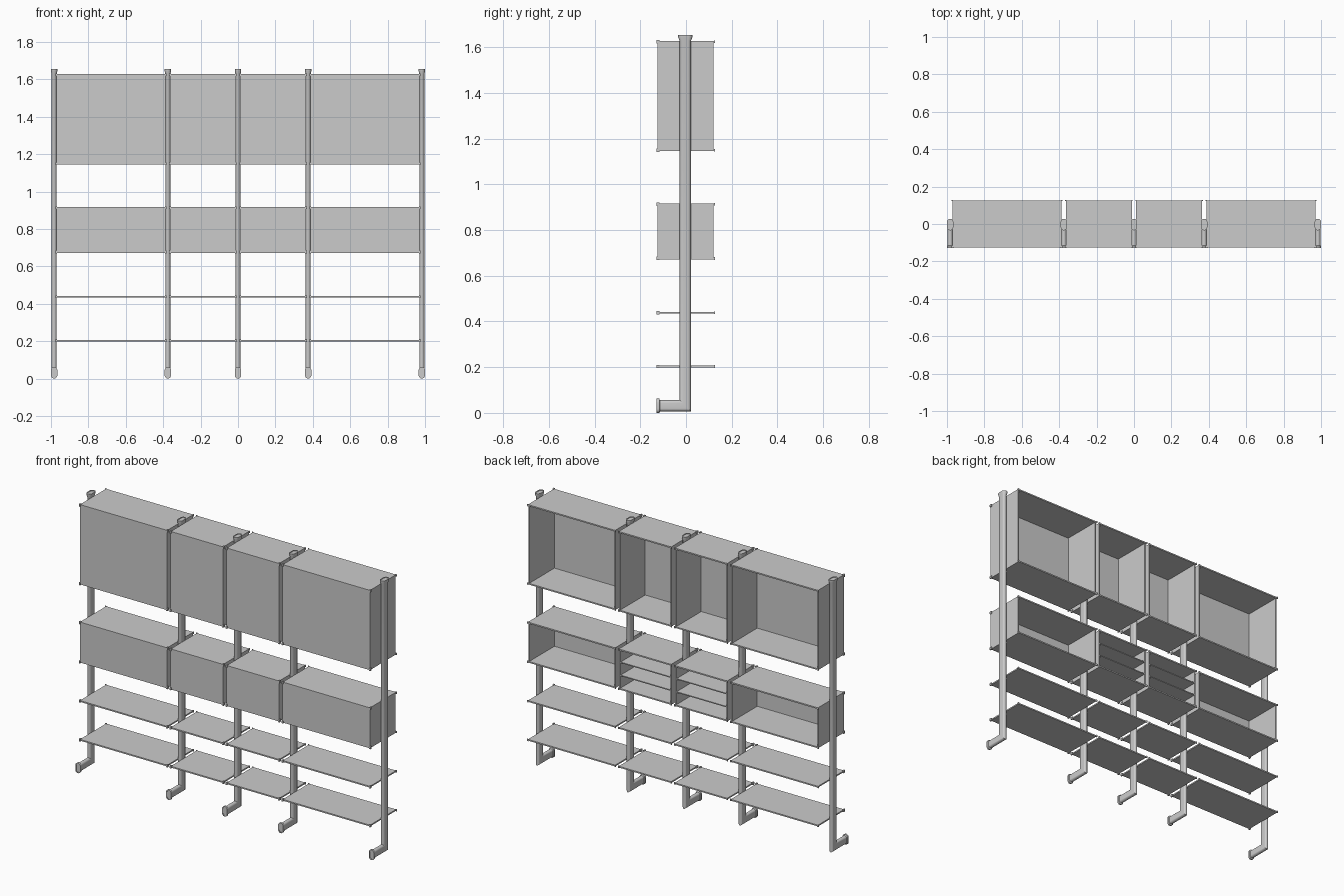
import bpy, bmesh, math

if "Cube" in bpy.data.objects:
    bpy.data.objects.remove(bpy.data.objects["Cube"])

POSTS = [-0.983, -0.375, 0.0, 0.375, 0.983]
GAP = 0.012            # post centre to shelf edge
T = 0.008              # panel thickness
FRONT, BACK = -0.125, 0.125
LOWER, UPPER = (0.676, 0.913), (1.149, 1.624)


def box(name, x0, x1, y0, y1, z0, z1):
    bm = bmesh.new()
    bmesh.ops.create_cube(bm, size=1)
    for v in bm.verts:
        v.co.x = x0 if v.co.x < 0 else x1
        v.co.y = y0 if v.co.y < 0 else y1
        v.co.z = z0 if v.co.z < 0 else z1
    me = bpy.data.meshes.new(name)
    bm.to_mesh(me)
    bm.free()
    ob = bpy.data.objects.new(name, me)
    bpy.context.collection.objects.link(ob)
    return ob


def oval(rx, rv, n=10):
    # stadium section: straight flanks with round ends
    pts = []
    for s in (1, -1):
        for i in range(n + 1):
            a = math.pi * i / n
            pts.append((s * rx * math.cos(a), s * (rv - rx + rx * math.sin(a))))
    return pts


# L-shaped upright: oval tube swept from foot tip, mitred at heel, up to the cap
def post(name, x):
    yc, zc = -0.003, 0.031
    tube, rim, inner = oval(0.013, 0.0245), oval(0.017, 0.031), oval(0.012, 0.025)
    stations = [('y', -0.125, inner), ('y', -0.128, inner), ('y', -0.128, rim),
                ('y', -0.117, rim), ('y', -0.114, tube), ('m', 0, tube),
                ('z', 1.628, tube), ('z', 1.643, rim), ('z', 1.654, rim),
                ('z', 1.654, inner), ('z', 1.651, inner)]
    bm = bmesh.new()
    rings = []
    for kind, p, sec in stations:
        rings.append([bm.verts.new((x + u,
                                    p if kind == 'y' else yc + v,
                                    p if kind == 'z' else zc - v)) for u, v in sec])
    for a, b in zip(rings, rings[1:]):
        for i in range(len(a)):
            j = (i + 1) % len(a)
            bm.faces.new((a[i], a[j], b[j], b[i]))
    bm.faces.new(rings[0])
    bm.faces.new(rings[-1])
    bmesh.ops.recalc_face_normals(bm, faces=bm.faces)
    me = bpy.data.meshes.new(name)
    bm.to_mesh(me)
    bm.free()
    ob = bpy.data.objects.new(name, me)
    bpy.context.collection.objects.link(ob)
    bpy.ops.object.select_all(action='DESELECT')
    ob.select_set(True)
    bpy.context.view_layer.objects.active = ob
    bpy.ops.object.shade_smooth_by_angle(angle=math.radians(30))


# shelf board with small connectors at its corners
def shelf(name, x0, x1, z):
    box(name, x0, x1, FRONT, BACK, z - T / 2, z + T / 2)
    for xe, s in ((x0, -1), (x1, 1)):
        a, b = sorted((xe - s * 0.004, xe + s * 0.005))
        box(name + "_front_clip", a, b, -0.129, -0.115, z - 0.0075, z + 0.0075)
        box(name + "_back_clip", a, b, 0.122, 0.127, z - 0.006, z + 0.006)


# cabinet: top, bottom, sides and closed front, open at the back
def cabinet(name, x0, x1, z0, z1, inner=0):
    shelf(name + "_bottom", x0, x1, z0)
    shelf(name + "_top", x0, x1, z1)
    lo, hi = z0 + T / 2, z1 - T / 2
    box(name + "_front", x0, x1, FRONT, FRONT + T, lo, hi)
    box(name + "_side_left", x0, x0 + T, FRONT + T, 0.12, lo, hi)
    box(name + "_side_right", x1 - T, x1, FRONT + T, 0.12, lo, hi)
    for k in range(inner):
        z = z0 + (z1 - z0) * (k + 1) / (inner + 1)
        box(name + "_inner_shelf", x0 + T, x1 - T, FRONT + T, 0.118, z - 0.003, z + 0.003)


for px in POSTS:
    post("upright_post", px)

for i, (a, b) in enumerate(zip(POSTS, POSTS[1:])):
    x0, x1 = a + GAP, b - GAP
    shelf("low_shelf", x0, x1, 0.203)
    shelf("middle_shelf", x0, x1, 0.438)
    cabinet("lower_cabinet", x0, x1, *LOWER, inner=2 if i in (1, 2) else 0)
    cabinet("upper_cabinet", x0, x1, *UPPER)
